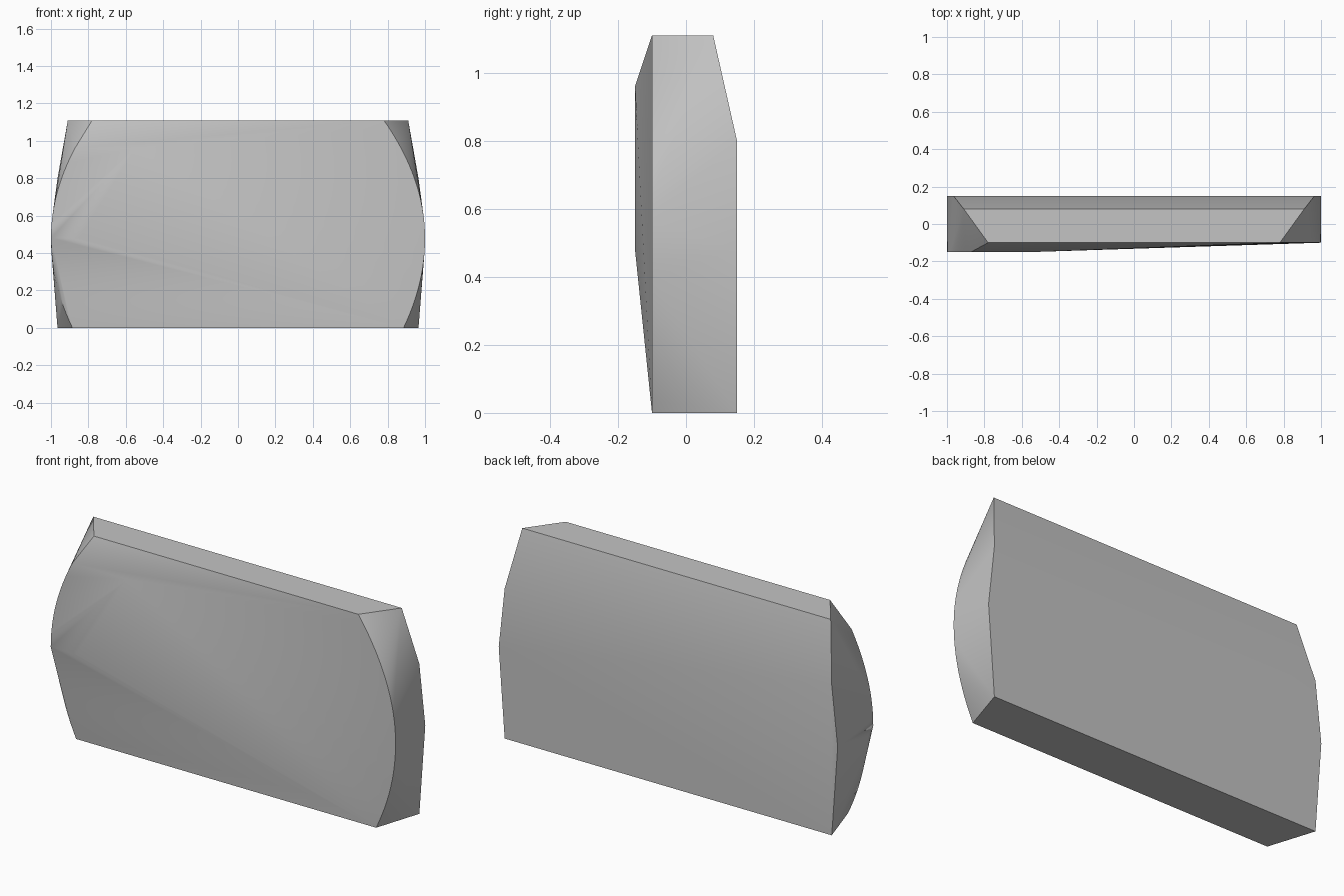
import bpy
import bmesh
import math

cube = bpy.data.objects.get("Cube")
if cube:
    bpy.data.objects.remove(cube)

HEIGHT, MID, SHOULDER = 1.11, 0.48, 0.96
FRONT, BULGE, BACK = -0.10, -0.15, 0.15
STEPS = 12


def arc_x(z):
    """Half width of the curved front outline at height z."""
    if z > MID:
        return 1 - 0.22 * ((z - MID) / (HEIGHT - MID)) ** 2
    return 1 - 0.115 * ((MID - z) / MID) ** 2


points = []

# Curved front outline on both ends; one end swells forward above its middle
heights = [MID * i / STEPS for i in range(STEPS)]
heights += [MID + (SHOULDER - MID) * i / STEPS for i in range(STEPS + 1)]
heights += [SHOULDER + (HEIGHT - SHOULDER) * i / 4 for i in range(1, 5)]
for z in heights:
    swollen = MID <= z <= SHOULDER + 0.001
    points.append((arc_x(z), FRONT, z))
    points.append((-arc_x(z), BULGE if swollen else FRONT, z))

# Inner corners of the swollen patch
points += [(-0.55, BULGE, SHOULDER), (-0.85, BULGE, MID)]

# Back outline, leaning forward at the top
for side in (-1, 1):
    for x, y, z in ((0.965, BACK, 0), (1, BACK, MID),
                    (0.965, BACK, 0.8), (0.91, 0.08, HEIGHT)):
        points.append((side * x, y, z))

# Wrap the outlines into one solid
bm = bmesh.new()
for p in points:
    bm.verts.new(p)
hull = bmesh.ops.convex_hull(bm, input=bm.verts)
spare = {v for v in hull["geom_interior"] + hull["geom_unused"]
         if isinstance(v, bmesh.types.BMVert) and not v.link_faces}
bmesh.ops.delete(bm, geom=list(spare), context='VERTS')
bmesh.ops.dissolve_limit(bm, angle_limit=math.radians(0.2),
                         verts=bm.verts, edges=bm.edges)
bmesh.ops.recalc_face_normals(bm, faces=bm.faces)

mesh = bpy.data.meshes.new("curved_slab")
bm.to_mesh(mesh)
bm.free()
slab = bpy.data.objects.new("curved_slab", mesh)
bpy.context.collection.objects.link(slab)

# Plain grey surface
grey = bpy.data.materials.new("light_grey")
grey.use_nodes = True
colour = (0.55, 0.55, 0.55, 1)
grey.diffuse_color = colour
grey.node_tree.nodes["Principled BSDF"].inputs["Base Color"].default_value = colour
mesh.materials.append(grey)

# Soft faces with crisp borders
bpy.ops.object.select_all(action='DESELECT')
slab.select_set(True)
bpy.context.view_layer.objects.active = slab
bpy.ops.object.shade_smooth_by_angle(angle=math.radians(30))
